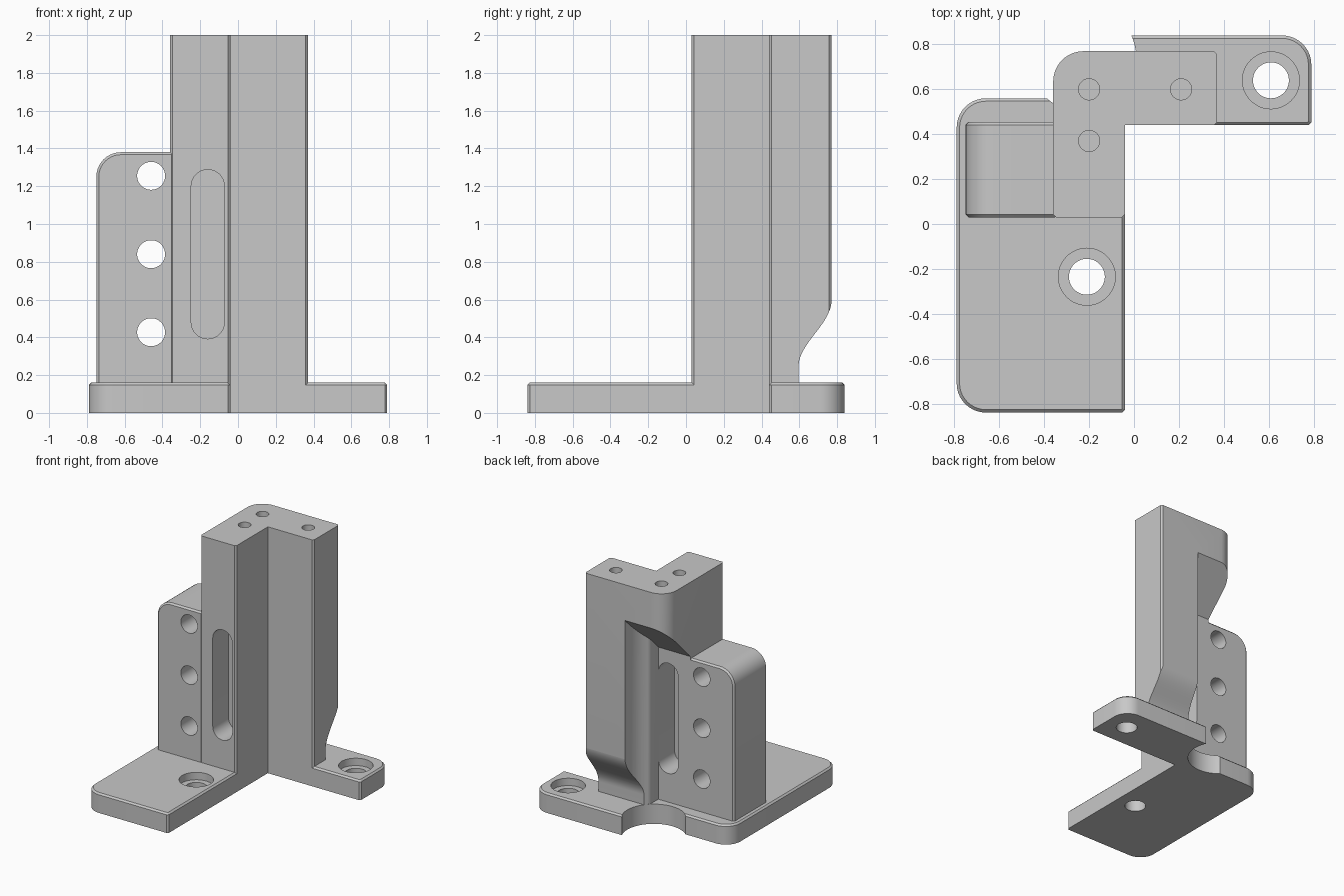
import bpy, bmesh, math
from mathutils import Vector

cube = bpy.data.objects.get("Cube")
if cube:
    bpy.data.objects.remove(cube, do_unlink=True)

grey = bpy.data.materials.new("machined grey")
grey.use_nodes = True
colour = (0.58, 0.58, 0.58, 1)
grey.diffuse_color = colour
grey.node_tree.nodes["Principled BSDF"].inputs["Base Color"].default_value = colour

C = 0.013  # chamfer size
AXES = {"x": lambda u, v, w: (w, u, v),
        "y": lambda u, v, w: (u, w, v),
        "z": lambda u, v, w: (u, v, w)}


def rounded(corners):
    """Outline from (u, v, radius) right-angle corners; tiny radii become chamfers."""
    out = []
    for i, (u, v, r) in enumerate(corners):
        p = Vector((u, v))
        if r == 0:
            out.append(p)
            continue
        back = (Vector(corners[i - 1][:2]) - p).normalized()
        ahead = (Vector(corners[(i + 1) % len(corners)][:2]) - p).normalized()
        steps = 1 if r <= C else 10
        centre = p + (back + ahead) * r
        for k in range(steps + 1):
            t = math.pi / 2 * k / steps
            out.append(centre - r * (ahead * math.cos(t) + back * math.sin(t)))
    return out


def arc(cu, cv, r, start, end, steps=16):
    angles = [math.radians(start + (end - start) * k / steps) for k in range(steps + 1)]
    return [(cu + r * math.cos(a), cv + r * math.sin(a)) for a in angles]


def circle(cu, cv, r):
    return arc(cu, cv, r, 0, 360, 48)[:-1]


def prism(name, outline, low, high, axis="z", chamfer=""):
    """Extrude an outline; high may be a function of (u, v) for a sloping end."""
    place = AXES[axis]
    top = high if callable(high) else (lambda u, v: high)
    bm = bmesh.new()
    a = [bm.verts.new(place(u, v, low)) for u, v in outline]
    b = [bm.verts.new(place(u, v, top(u, v))) for u, v in outline]
    caps = {"low": bm.faces.new(a), "high": bm.faces.new(b)}
    for i in range(len(a)):
        j = (i + 1) % len(a)
        bm.faces.new((a[i], a[j], b[j], b[i]))
    bmesh.ops.recalc_face_normals(bm, faces=bm.faces)
    edges = [e for key in chamfer.split() for e in caps[key].edges]
    if edges:
        bmesh.ops.bevel(bm, geom=edges, offset=C, segments=1, affect="EDGES")
    mesh = bpy.data.meshes.new(name)
    bm.to_mesh(mesh)
    bm.free()
    mesh.materials.append(grey)
    obj = bpy.data.objects.new(name, mesh)
    bpy.context.collection.objects.link(obj)
    return obj


def select_only(obj):
    bpy.ops.object.select_all(action="DESELECT")
    bpy.context.view_layer.objects.active = obj
    obj.select_set(True)


def cut(target, tool):
    select_only(target)
    mod = target.modifiers.new("cut", "BOOLEAN")
    mod.operation = "DIFFERENCE"
    mod.solver = "EXACT"
    mod.object = tool
    bpy.ops.object.modifier_apply(modifier=mod.name)
    bpy.data.objects.remove(tool, do_unlink=True)


# Foot plate with a round notch at the back and counterbored bolt holes
plate = prism("foot_plate", rounded([
    (-0.79, -0.84, 0.13), (-0.04, -0.84, C), (-0.04, 0.44, 0), (0.79, 0.44, C),
    (0.79, 0.84, 0.13), (-0.25, 0.84, 0), (-0.25, 0.56, 0), (-0.79, 0.56, 0.13)]),
    0, 0.16, chamfer="high")
cut(plate, prism("notch_cutter", circle(-0.23, 0.74, 0.24), -0.1, 0.3))
for x, y in ((0.61, 0.64), (-0.21, -0.235)):
    cut(plate, prism("bolt_cutter", circle(x, y, 0.08), -0.1, 0.3))
    cut(plate, prism("counterbore_cutter", circle(x, y, 0.127), 0.1, 0.3))

# Upright column with an L section
column = prism("column", rounded([
    (-0.36, 0.03, C), (-0.04, 0.03, C), (-0.04, 0.44, 0), (0.37, 0.44, C),
    (0.37, 0.77, C), (-0.36, 0.77, 0.135)]), 0, 2)

# Rear recess with curved side wall and a 45 degree roof
turn, lip = 42.8, 0.06
lip_u = -0.23 + (0.24 + lip) * math.cos(math.radians(turn))
lip_v = 0.74 - (0.24 + lip) * math.sin(math.radians(turn))
recess = ([(0.01, 0.95)] + arc(-0.23, 0.74, 0.24, 0, -turn, 8)
          + arc(lip_u, lip_v, lip, 180 - turn, 180, 8)[1:]
          + [(-0.07, 0.455), (-0.6, 0.455), (-0.6, 0.95)])
cut(column, prism("recess_cutter", recess, -0.1, lambda u, v: v + 0.94))

# Curved relief at the foot of the column's back
relief = [(0.595, -0.1)]
for k in range(21):
    t = k / 20
    relief.append((0.683 - 0.088 * math.cos(math.pi * t), 0.24 + 0.36 * t))
relief += [(0.9, 0.6), (0.9, -0.1)]
cut(column, prism("relief_cutter", relief, -0.7, 0.5, "x"))

# Slot pockets from front and back, leaving a thin web
slot = arc(-0.16, 1.2, 0.088, 0, 180) + arc(-0.16, 0.48, 0.088, 180, 360)
for low, high in ((-0.2, 0.23), (0.25, 0.475)):
    cut(column, prism("slot_cutter", slot, low, high, "y"))

# Blind holes in the column top
for x, y in ((-0.2, 0.6), (0.21, 0.6), (-0.2, 0.37)):
    cut(column, prism("top_hole_cutter", circle(x, y, 0.047), 1.8, 2.2))

# Side wing with a rounded top corner and three cross holes
wing = prism("wing", rounded([
    (-0.75, 0.06, 0), (-0.34, 0.06, 0), (-0.34, 1.38, 0), (-0.75, 1.38, 0.13)]),
    0.03, 0.455, "y", "low high")
for z in (0.427, 0.84, 1.255):
    cut(wing, prism("wing_hole_cutter", circle(-0.46, z, 0.074), -0.2, 0.7, "y"))

for part in (plate, column, wing):
    select_only(part)
    bpy.ops.object.shade_smooth_by_angle(angle=math.radians(30))
